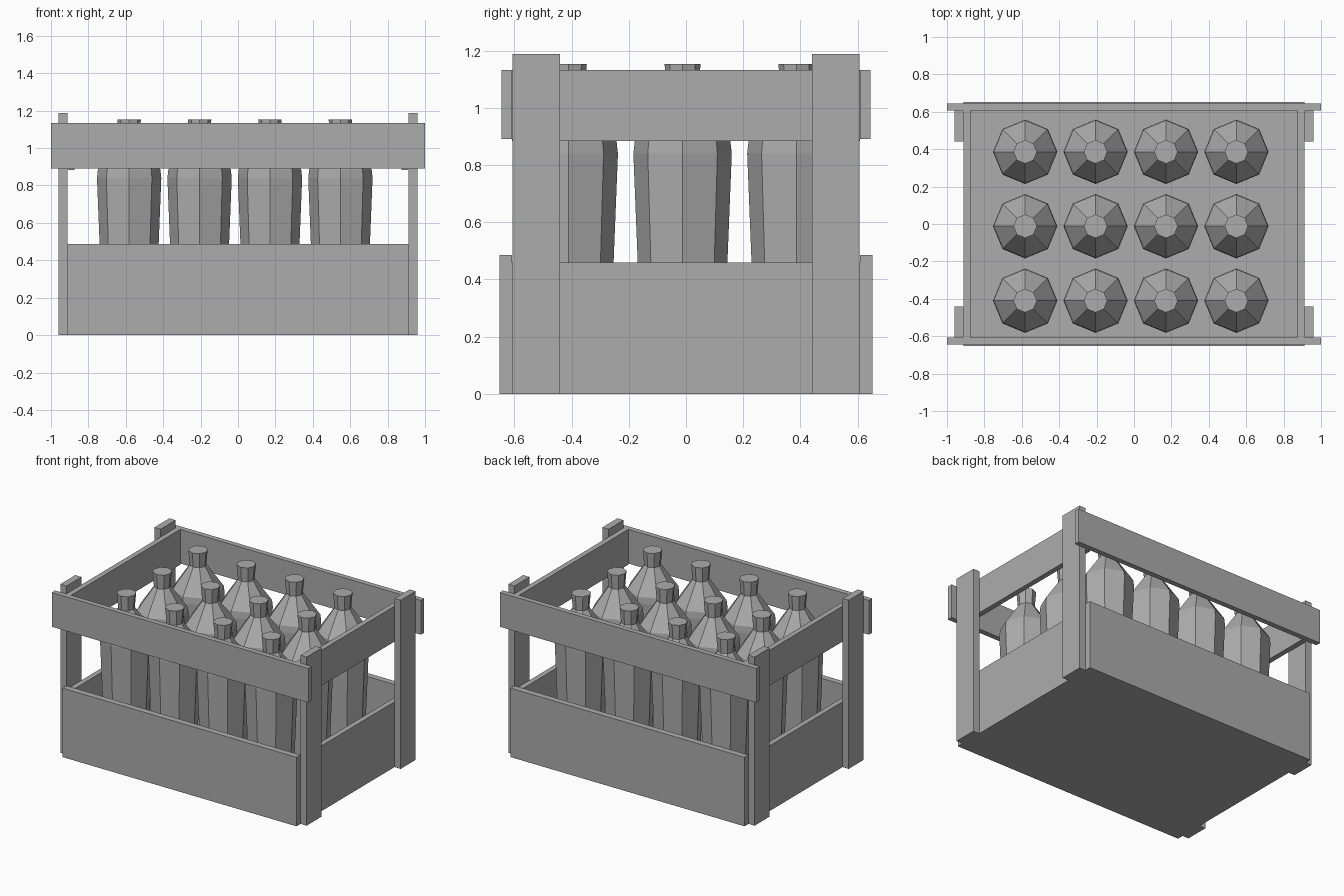
import bpy
import bmesh
import math

cube = bpy.data.objects.get("Cube")
if cube:
    bpy.data.objects.remove(cube, do_unlink=True)

grey = bpy.data.materials.new("plain_grey")
grey.use_nodes = True
GREY = (0.415, 0.415, 0.415, 1)
grey.diffuse_color = GREY
grey.node_tree.nodes["Principled BSDF"].inputs["Base Color"].default_value = GREY


def add_object(name, bm):
    bmesh.ops.recalc_face_normals(bm, faces=bm.faces)
    mesh = bpy.data.meshes.new(name)
    bm.to_mesh(mesh)
    bm.free()
    mesh.materials.append(grey)
    obj = bpy.data.objects.new(name, mesh)
    bpy.context.collection.objects.link(obj)
    return obj


def board(name, x, y, z):
    """Box spanning the given (low, high) ranges."""
    bm = bmesh.new()
    bmesh.ops.create_cube(bm, size=1)
    for v in bm.verts:
        v.co = [low + (high - low) * (c + 0.5)
                for c, (low, high) in zip(v.co, (x, y, z))]
    return add_object(name, bm)


def span(side, inner, outer):
    return tuple(sorted((side * inner, side * outer)))


def lathe(name, profile, sides=8):
    """Closed faceted solid from (radius, height) rings."""
    bm = bmesh.new()
    rings = []
    for r, z in profile:
        rings.append([bm.verts.new((r * math.cos(math.tau * i / sides),
                                    r * math.sin(math.tau * i / sides), z))
                      for i in range(sides)])
    for a, b in zip(rings, rings[1:]):
        for i in range(sides):
            j = (i + 1) % sides
            bm.faces.new((a[i], a[j], b[j], b[i]))
    bm.faces.new(rings[0][::-1])
    bm.faces.new(rings[-1])
    return add_object(name, bm)


# Crate floor
board("floor", (-0.9, 0.9), (-0.61, 0.61), (0, 0.04))

# Long side boards
for side, label in ((-1, "front"), (1, "back")):
    board(label + "_lower_board", (-0.912, 0.912), span(side, 0.608, 0.652), (0, 0.486))
    board(label + "_upper_slat", (-1, 1), span(side, 0.608, 0.645), (0.892, 1.133))

# End boards and corner posts
for side, label in ((1, "left"), (-1, "right")):
    board(label + "_lower_board", span(side, 0.875, 0.912), (-0.608, 0.608), (0, 0.46))
    board(label + "_upper_slat", span(side, 0.875, 0.912), (-0.608, 0.608), (0.884, 1.133))
    for end, place in ((-1, "front"), (1, "back")):
        board(f"{place}_{label}_post", span(side, 0.912, 0.96),
              span(end, 0.44, 0.607), (0, 1.188))

# Bottles in rows, sharing one profile that flares slightly to the mouth
PROFILE = [(0.14, 0.04), (0.172, 0.84), (0.167, 0.885), (0.054, 1.05),
           (0.063, 1.153)]
for row in range(3):
    for col in range(4):
        bottle = lathe(f"bottle_{row + 1}_{col + 1}", PROFILE)
        bottle.location = (-0.582 + 0.3765 * col, -0.41 + 0.398 * row, 0)
